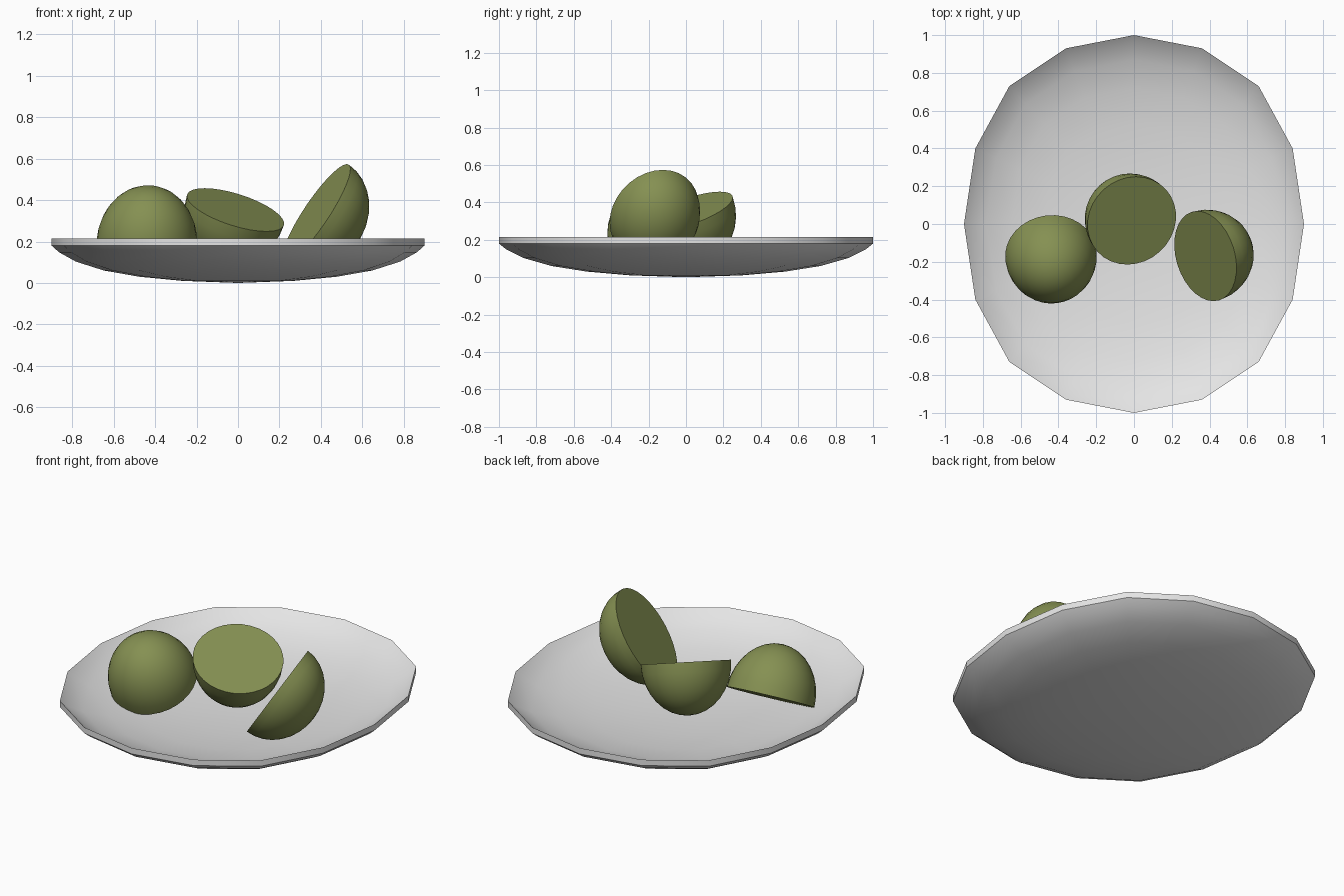
import bpy, bmesh
from mathutils import Vector, Matrix

if "Cube" in bpy.data.objects:
    bpy.data.objects.remove(bpy.data.objects["Cube"])


def material(name, rgb):
    m = bpy.data.materials.new(name)
    m.diffuse_color = (*rgb, 1)
    m.use_nodes = True
    m.node_tree.nodes["Principled BSDF"].inputs["Base Color"].default_value = m.diffuse_color
    return m


def finish(bm, name, mat, angle):
    bmesh.ops.recalc_face_normals(bm, faces=bm.faces)
    me = bpy.data.meshes.new(name)
    bm.to_mesh(me)
    bm.free()
    me.materials.append(mat)
    ob = bpy.data.objects.new(name, me)
    bpy.context.collection.objects.link(ob)
    bpy.ops.object.select_all(action='DESELECT')
    ob.select_set(True)
    bpy.context.view_layer.objects.active = ob
    bpy.ops.object.shade_smooth_by_angle(angle=angle)
    return ob


white = material("pale_ceramic", (0.78, 0.78, 0.78))
olive = material("olive_green", (0.235, 0.28, 0.085))

# Plate: 16-sided oval outline, shallow curved shell with a vertical rim
quarter = [(0.9, 0), (0.84, 0.4), (0.66, 0.73), (0.36, 0.93)]
half = quarter + [(0, 1)] + [(-x, y) for x, y in reversed(quarter[1:])]
outline = half + [(-x, -y) for x, y in half]
profile = [(0.3, 0.01), (0.53, 0.03), (0.72, 0.06), (0.87, 0.103),
           (0.96, 0.148), (1.0, 0.18)]
thick = 0.035

bm = bmesh.new()
rings = [[bm.verts.new((x * f, y * f, z)) for x, y in outline] for f, z in profile]
rings += [[bm.verts.new((x * f, y * f, z + thick)) for x, y in outline]
          for f, z in reversed(profile)]
n = len(outline)
for a, b in zip(rings, rings[1:]):
    for i in range(n):
        j = (i + 1) % n
        bm.faces.new((a[i], a[j], b[j], b[i]))
for ring, z in ((rings[0], 0.0), (rings[-1], thick)):
    c = bm.verts.new((0, 0, z))
    for i in range(n):
        bm.faces.new((c, ring[i], ring[(i + 1) % n]))
finish(bm, "plate", white, 0.7)


# Fruit halves: ellipsoids cut flat, face pointing along the given normal
def fruit_half(name, centre, normal, radii):
    bm = bmesh.new()
    bmesh.ops.create_uvsphere(bm, u_segments=32, v_segments=16, radius=1)
    bmesh.ops.bisect_plane(bm, geom=bm.verts[:] + bm.edges[:] + bm.faces[:],
                           dist=1e-4, plane_co=(0, 0, 0), plane_no=(0, 0, 1),
                           clear_outer=True)
    bmesh.ops.holes_fill(bm, edges=[e for e in bm.edges if e.is_boundary], sides=0)
    nz = Vector(normal).normalized()
    up = (Vector((0, 0, 1)) - nz * nz.z).normalized()
    rot = Matrix((up, nz.cross(up), nz)).transposed().to_4x4()
    bm.transform(Matrix.Translation(centre) @ rot @ Matrix.Diagonal((*radii, 1)))
    finish(bm, name, olive, 0.6)


fruit_half("fruit_half_left", (-0.44, -0.165, 0.19), (-0.06, 0.49, -0.87),
           (0.243, 0.243, 0.293))
fruit_half("fruit_half_middle", (-0.012, 0.018, 0.353), (0.287, -0.314, 0.904),
           (0.245, 0.245, 0.288))
fruit_half("fruit_half_right", (0.378, -0.17, 0.337), (-0.802, -0.249, 0.549),
           (0.283, 0.245, 0.245))
